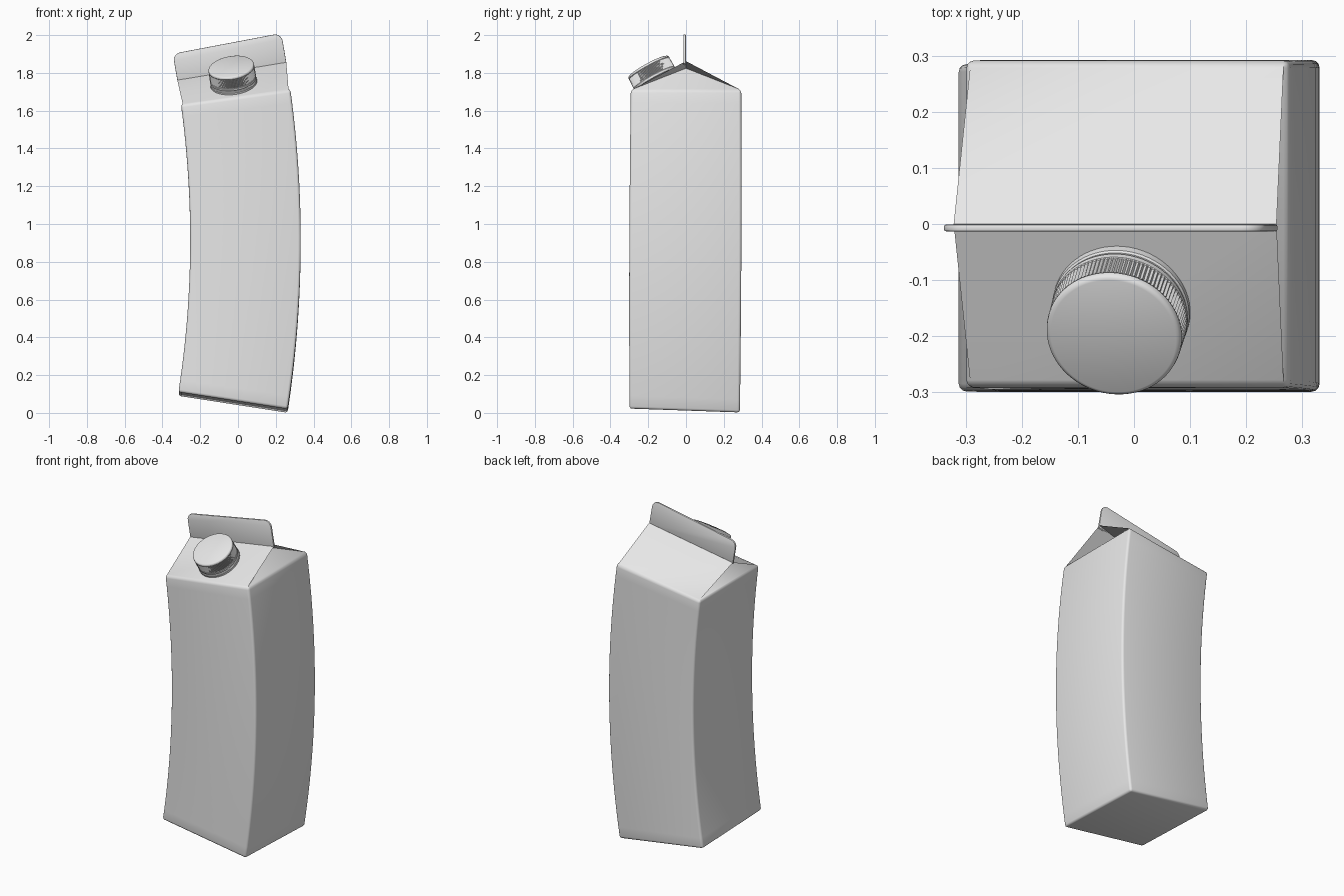
import bpy, bmesh
from math import sin, cos, pi, radians
from mathutils import Matrix, Vector

cube = bpy.data.objects.get("Cube")
if cube:
    bpy.data.objects.remove(cube, do_unlink=True)

HALF = 0.2925      # half width of the carton
EAVE = 1.62        # height of the straight walls
RIDGE = 1.767      # height of the roof ridge
RADIUS = 5.6       # radius of the sideways bend

card = bpy.data.materials.new("light grey card")
card.use_nodes = True
card.diffuse_color = (0.8, 0.8, 0.8, 1)
card.node_tree.nodes["Principled BSDF"].inputs["Base Color"].default_value = (0.8, 0.8, 0.8, 1)


def bend(p):
    """Curve an upright carton point sideways along an arc."""
    a = p.z / RADIUS - 0.1536
    low = max(0, 1 - p.z / EAVE)
    r = RADIUS + p.x
    return Vector((0.0395 - RADIUS + r * cos(a),
                   p.y - 0.007 * low,
                   0.912 + r * sin(a) - 0.035 * p.y * low))


def finish(name, bm):
    bmesh.ops.recalc_face_normals(bm, faces=bm.faces)
    for v in bm.verts:
        v.co = bend(v.co)
    mesh = bpy.data.meshes.new(name)
    bm.to_mesh(mesh)
    bm.free()
    mesh.materials.append(card)
    obj = bpy.data.objects.new(name, mesh)
    bpy.context.collection.objects.link(obj)
    bpy.ops.object.select_all(action='DESELECT')
    obj.select_set(True)
    bpy.context.view_layer.objects.active = obj
    bpy.ops.object.shade_smooth_by_angle(angle=radians(35))
    return obj


# Carton: stacked square rings, gable roof and tucked-in side folds
bm = bmesh.new()
corners = [(-1, -1), (1, -1), (1, 1), (-1, 1)]
STEPS = 24
rings = []
for i in range(STEPS + 1):
    t = i / STEPS
    bulge = 0.004 * sin(pi * t)
    rings.append([bm.verts.new((x * HALF, y * (HALF + bulge), EAVE * t)) for x, y in corners])
bm.faces.new(rings[0])
for a, b in zip(rings, rings[1:]):
    for k in range(4):
        n = (k + 1) % 4
        bm.faces.new((a[k], a[n], b[n], b[k]))
fl, fr, br, bl = rings[-1]
ridge_l, ridge_r = [bm.verts.new((s * HALF, 0, RIDGE)) for s in (-1, 1)]
bm.faces.new((fl, fr, ridge_r, ridge_l))
bm.faces.new((br, bl, ridge_l, ridge_r))
for side, front, back, ridge in ((-1, fl, bl, ridge_l), (1, fr, br, ridge_r)):
    tuck = bm.verts.new((side * (HALF - 0.12), 0, RIDGE - 0.018))
    bm.faces.new((front, back, tuck))
    bm.faces.new((front, tuck, ridge))
    bm.faces.new((back, ridge, tuck))
bmesh.ops.recalc_face_normals(bm, faces=bm.faces)
folds = [e for e in bm.edges
         if max(v.co.z for v in e.verts) < EAVE + 0.01 and e.calc_face_angle(0) > 0.5]
bmesh.ops.bevel(bm, geom=folds, offset=0.014, offset_type='OFFSET', segments=3,
                profile=0.5, affect='EDGES', clamp_overlap=True)
finish("carton_body", bm)

# Top seal: thin upright fin with rounded upper corners
bm = bmesh.new()
FIN_TOP, ROUND = 1.91, 0.04
outline = [(-HALF, RIDGE - 0.012), (HALF, RIDGE - 0.012)]
for side, start in ((1, 0), (-1, 90)):
    for k in range(7):
        a = radians(start + 15 * k)
        outline.append((side * (HALF - ROUND) + ROUND * cos(a), FIN_TOP - ROUND + ROUND * sin(a)))
face = bm.faces.new([bm.verts.new((x, -0.013, z)) for x, z in outline])
ext = bmesh.ops.extrude_face_region(bm, geom=[face])
bmesh.ops.translate(bm, vec=(0, 0.012, 0),
                    verts=[g for g in ext["geom"] if isinstance(g, bmesh.types.BMVert)])
rims = [e for e in bm.edges if e.calc_face_angle(0) > 1]
bmesh.ops.bevel(bm, geom=rims, offset=0.003, segments=2, profile=0.5, affect='EDGES')
finish("top_seal", bm)

# Parts of the spout sit square on the front roof panel
SPOUT_Y = -0.15
spout_z = EAVE + (RIDGE - EAVE) * (1 + SPOUT_Y / HALF)
on_roof = Matrix.Translation((0, SPOUT_Y, spout_z)) @ Matrix.Rotation(radians(28), 4, 'X')


def lathe(name, profile, segments):
    """Turn (radius, height, groove depth) steps into a capped round part."""
    bm = bmesh.new()
    loops = []
    for r, h, groove in profile:
        loop = []
        for k in range(segments):
            a = 2 * pi * k / segments
            rad = r - groove * (k % 2)
            loop.append(bm.verts.new(on_roof @ Vector((rad * cos(a), rad * sin(a), h))))
        loops.append(loop)
    for a, b in zip(loops, loops[1:]):
        for k in range(segments):
            n = (k + 1) % segments
            bm.faces.new((a[k], a[n], b[n], b[k]))
    bm.faces.new(loops[0][::-1])
    bm.faces.new(loops[-1])
    return finish(name, bm)


lathe("spout_collar", [(0.124, -0.01, 0), (0.124, 0.014, 0), (0.121, 0.018, 0),
                       (0.113, 0.019, 0), (0.113, 0.035, 0)], 64)
lathe("screw_cap", [(0.118, 0.024, 0), (0.123, 0.026, 0), (0.123, 0.038, 0),
                    (0.123, 0.04, 0.004), (0.122, 0.092, 0.004), (0.122, 0.095, 0),
                    (0.121, 0.102, 0), (0.118, 0.106, 0), (0.113, 0.108, 0)], 200)
